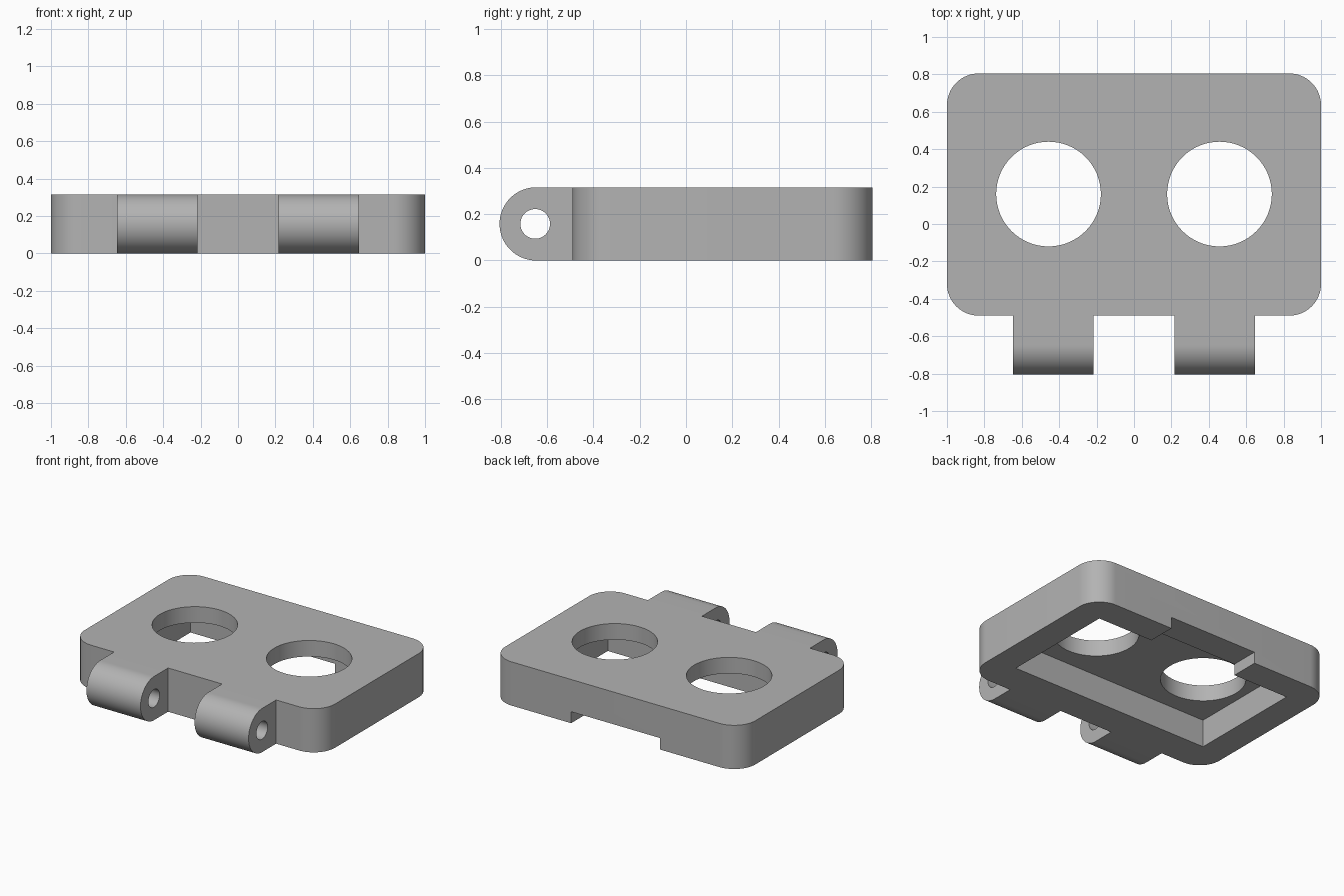
import bpy, bmesh
from math import cos, sin, pi
from mathutils import Vector

if "Cube" in bpy.data.objects:
    bpy.data.objects.remove(bpy.data.objects["Cube"])

THICK = 0.316
FRONT, BACK = -0.49, 0.805
MID_Y = (FRONT + BACK) / 2
CORNER = 0.17
KNUCKLE_Y, KNUCKLE_R = -0.647, THICK / 2

grey = bpy.data.materials.new("grey_plastic")
grey.use_nodes = True
grey.diffuse_color = (0.45, 0.45, 0.45, 1)
grey.node_tree.nodes["Principled BSDF"].inputs["Base Color"].default_value = grey.diffuse_color


def arc(cx, cy, r, start, end, steps):
    angles = [start + (end - start) * i / steps for i in range(steps + 1)]
    return [(cx + r * cos(a), cy + r * sin(a)) for a in angles]


def circle(cx, cy, r, steps=64):
    return arc(cx, cy, r, 0, 2 * pi, steps)[:-1]


def rect(x0, x1, y0, y1):
    return [(x0, y0), (x1, y0), (x1, y1), (x0, y1)]


def prism(name, profile, low, high, axis="z"):
    """Extrude a profile along z (profile is x, y) or along x (profile is y, z)."""
    bm = bmesh.new()
    place = (lambda p: (p[0], p[1], low)) if axis == "z" else (lambda p: (low, p[0], p[1]))
    face = bm.faces.new([bm.verts.new(place(p)) for p in profile])
    new = bmesh.ops.extrude_face_region(bm, geom=[face])["geom"]
    shift = Vector((0, 0, high - low)) if axis == "z" else Vector((high - low, 0, 0))
    bmesh.ops.translate(bm, vec=shift, verts=[g for g in new if isinstance(g, bmesh.types.BMVert)])
    bmesh.ops.recalc_face_normals(bm, faces=bm.faces)
    mesh = bpy.data.meshes.new(name)
    bm.to_mesh(mesh)
    bm.free()
    mesh.materials.append(grey)
    obj = bpy.data.objects.new(name, mesh)
    bpy.context.collection.objects.link(obj)
    return obj


def combine(target, tool, operation):
    mod = target.modifiers.new(tool.name, "BOOLEAN")
    mod.operation, mod.solver, mod.object = operation, "EXACT", tool
    bpy.context.view_layer.objects.active = target
    bpy.ops.object.modifier_apply(modifier=mod.name)
    bpy.data.objects.remove(tool)


# Rounded plate
outline = []
for i, (sx, sy) in enumerate([(1, 1), (-1, 1), (-1, -1), (1, -1)]):
    cx = sx * (1 - CORNER)
    cy = MID_Y + sy * ((BACK - FRONT) / 2 - CORNER)
    outline += arc(cx, cy, CORNER, i * pi / 2, (i + 1) * pi / 2, 16)
plate = prism("hinged_plate", outline, 0, THICK)

# Hinge knuckles, rooted in the front wall
knuckle = [(-0.4, 0), (-0.4, THICK)] + arc(KNUCKLE_Y, KNUCKLE_R, KNUCKLE_R, pi / 2, 3 * pi / 2, 32)
for side in (-1, 1):
    centre = side * 0.432
    combine(plate, prism("knuckle", knuckle, centre - 0.216, centre + 0.216, "x"), "UNION")

# Underside pocket and the notch in the back wall
combine(plate, prism("pocket", rect(-0.8, 0.8, -0.25, 0.6), -0.1, 0.2), "DIFFERENCE")
combine(plate, prism("notch", rect(-0.355, 0.355, 0.5, 0.9), -0.1, 0.083), "DIFFERENCE")

# Round windows through the top
for side in (-1, 1):
    combine(plate, prism("window", circle(side * 0.457, 0.16, 0.28), 0.1, 0.5), "DIFFERENCE")

# Pin hole through both knuckles
combine(plate, prism("pin_hole", circle(KNUCKLE_Y - 0.004, KNUCKLE_R, 0.064, 48), -0.9, 0.9, "x"), "DIFFERENCE")

# Smooth curves, crisp edges
bpy.ops.object.select_all(action="DESELECT")
plate.select_set(True)
bpy.context.view_layer.objects.active = plate
bpy.ops.object.shade_smooth_by_angle(angle=pi / 6)
